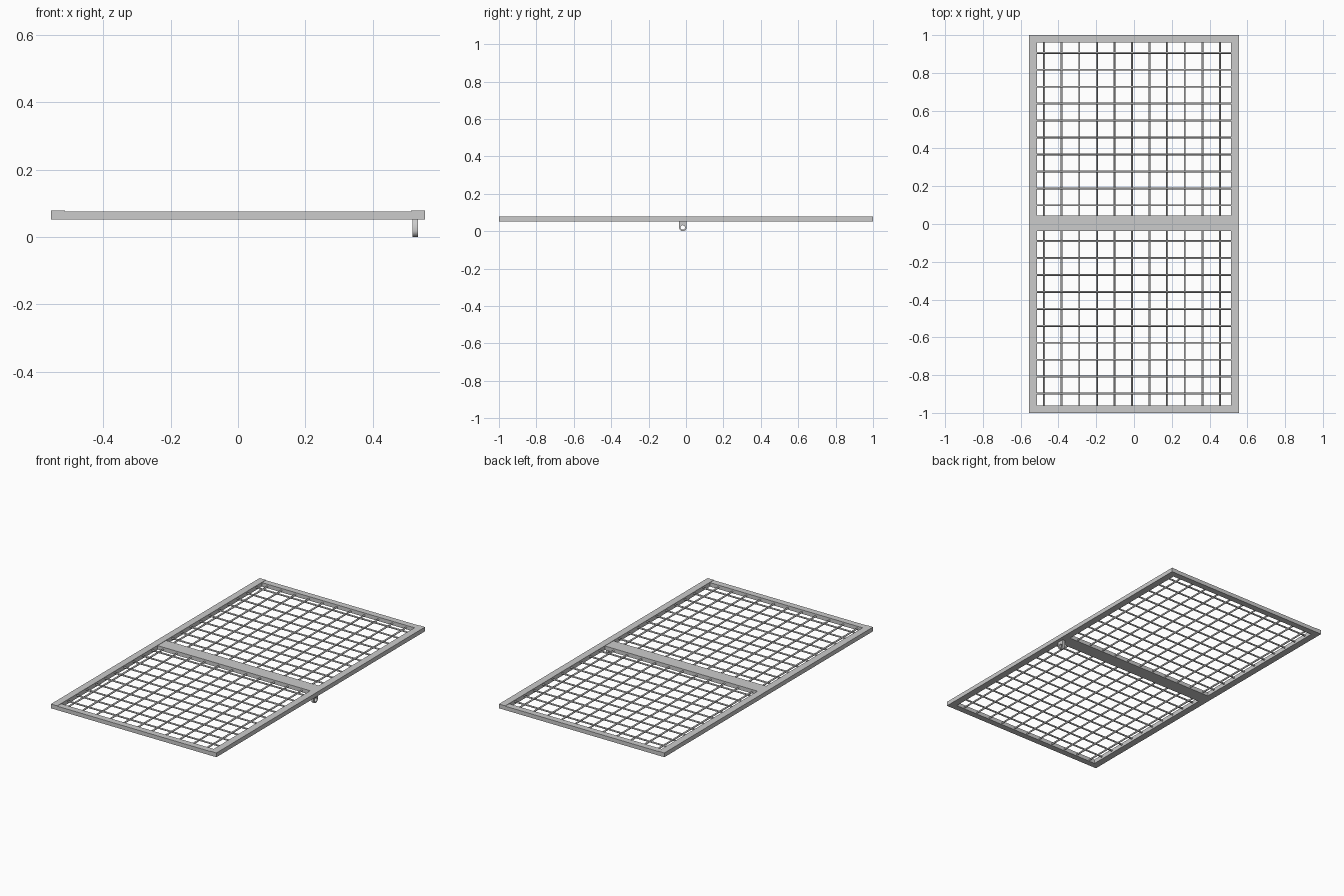
import bpy
import bmesh
from math import pi, cos, sin
from mathutils import Matrix, Vector

cube = bpy.data.objects.get("Cube")
if cube:
    bpy.data.objects.remove(cube, do_unlink=True)

HALF_X, HALF_Y, RAIL = 0.555, 1.0, 0.042
Z_LOW, Z_TOP = 0.052, 0.078
WIRE_R, WIRE_Z = 0.005, 0.065
IN_X = HALF_X - RAIL


def finish(name, bm):
    bmesh.ops.recalc_face_normals(bm, faces=bm.faces[:])
    mesh = bpy.data.meshes.new(name)
    bm.to_mesh(mesh)
    bm.free()
    obj = bpy.data.objects.new(name, mesh)
    bpy.context.collection.objects.link(obj)
    return obj


def box(name, low, high):
    low, high = Vector(low), Vector(high)
    bm = bmesh.new()
    size = Matrix.Diagonal((*(high - low), 1))
    bmesh.ops.create_cube(bm, size=1, matrix=Matrix.Translation((low + high) / 2) @ size)
    return finish(name, bm)


def add_wire(bm, start, end):
    start, end = Vector(start), Vector(end)
    axis = end - start
    turn = axis.to_track_quat('Z', 'Y').to_matrix().to_4x4()
    bmesh.ops.create_cone(bm, cap_ends=True, segments=8, radius1=WIRE_R, radius2=WIRE_R,
                          depth=axis.length, matrix=Matrix.Translation((start + end) / 2) @ turn)


# Frame: full-length side rails, slightly lower end rails, wide middle bar
for side, s in (("right", -1), ("left", 1)):
    xs = sorted((s * IN_X, s * HALF_X))
    box(side + "_rail", (xs[0], -HALF_Y, Z_LOW), (xs[1], HALF_Y, Z_TOP))
for end, s in (("front", -1), ("back", 1)):
    ys = sorted((s * (HALF_Y - 0.038), s * HALF_Y))
    box(end + "_rail", (-IN_X, ys[0], Z_LOW), (IN_X, ys[1], Z_TOP - 0.002))
box("middle_bar", (-IN_X, -0.038, Z_LOW), (IN_X, 0.044, Z_TOP - 0.002))

# Wire mesh panels, wire ends buried in the frame
for name, y0, y1, first in (("front_mesh", -0.98, -0.01, -0.898), ("back_mesh", 0.01, 0.98, 0.099)):
    bm = bmesh.new()
    for i in range(11):
        x = -0.476 + i * 0.0931
        add_wire(bm, (x, y0, WIRE_Z - 0.003), (x, y1, WIRE_Z - 0.003))
    for i in range(10):
        y = first + i * 0.0897
        add_wire(bm, (-0.53, y, WIRE_Z + 0.003), (0.53, y, WIRE_Z + 0.003))
    mesh_panel = finish(name, bm)
    for poly in mesh_panel.data.polygons:
        poly.use_smooth = len(poly.vertices) == 4

# Latch tab: rounded lower end with a round hole
TAB_Y, TAB_R, HOLE_R, N = -0.017, 0.02, 0.012, 32
tab = bpy.data.curves.new("latch_tab", 'CURVE')
tab.dimensions = '2D'
tab.fill_mode = 'BOTH'
tab.extrude = 0.008
outer = [(TAB_R * cos(a), TAB_R * sin(a)) for a in (pi + pi * i / 16 for i in range(17))]
outer += [(TAB_R, 0.04), (-TAB_R, 0.04)]
hole = [(HOLE_R * cos(a), HOLE_R * sin(a)) for a in (2 * pi * i / N for i in range(N))]
for loop in (outer, hole):
    spline = tab.splines.new('POLY')
    spline.points.add(len(loop) - 1)
    for point, (u, v) in zip(spline.points, loop):
        point.co = (u, v, 0, 1)
    spline.use_cyclic_u = True
latch = bpy.data.objects.new("latch_tab", tab)
bpy.context.collection.objects.link(latch)
latch.location = (0.526, TAB_Y, TAB_R)
latch.rotation_euler = (pi / 2, 0, pi / 2)
